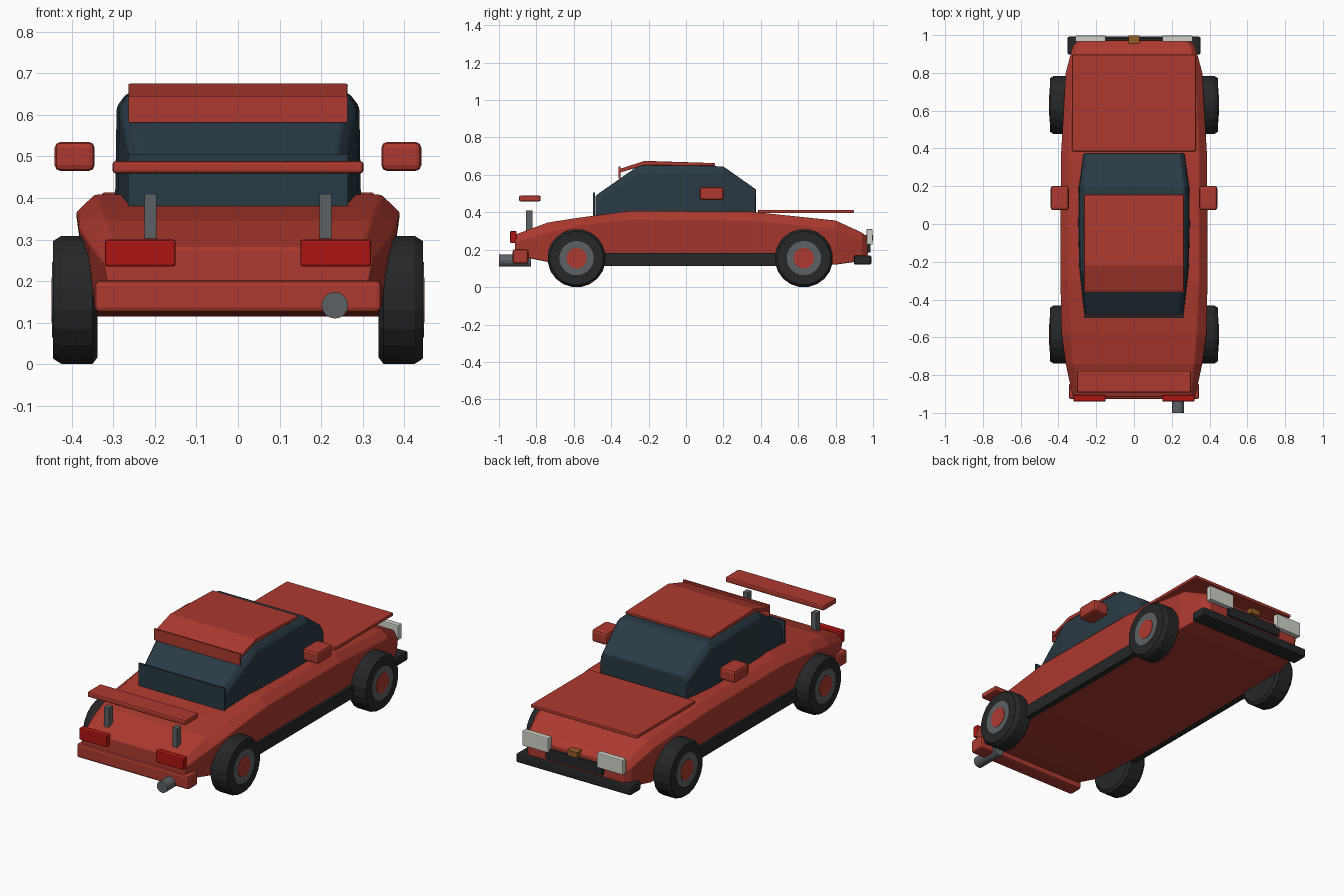
import bpy, bmesh, math
from mathutils import Matrix, Vector

if "Cube" in bpy.data.objects:
    bpy.data.objects.remove(bpy.data.objects["Cube"])


def material(name, r, g, b):
    m = bpy.data.materials.new(name)
    m.diffuse_color = (r, g, b, 1)
    m.use_nodes = True
    m.node_tree.nodes["Principled BSDF"].inputs["Base Color"].default_value = m.diffuse_color
    return m


RED = material("red_paint", 0.42, 0.042, 0.028)
GLASS = material("dark_glass", 0.022, 0.042, 0.058)
BLACK = material("black_rubber", 0.018, 0.02, 0.022)
STEEL = material("steel", 0.11, 0.12, 0.13)
LAMP = material("lamp_white", 0.62, 0.64, 0.58)
TAIL = material("tail_red", 0.42, 0.008, 0.006)
AMBER = material("amber", 0.3, 0.11, 0.02)


def finish(name, bm, mat, bevel=0):
    bmesh.ops.recalc_face_normals(bm, faces=bm.faces)
    me = bpy.data.meshes.new(name)
    bm.to_mesh(me)
    bm.free()
    ob = bpy.data.objects.new(name, me)
    bpy.context.collection.objects.link(ob)
    me.materials.append(mat)
    if bevel:
        mod = ob.modifiers.new("bevel", 'BEVEL')
        mod.width = bevel
        mod.segments = 2
    return ob


def box(name, x, y, z, mat, bevel=0):
    """Box from (min, max) ranges."""
    bm = bmesh.new()
    bmesh.ops.create_cube(bm, size=1)
    for v in bm.verts:
        v.co = [(r[0] + r[1]) / 2 + c * (r[1] - r[0]) for c, r in zip(v.co, (x, y, z))]
    return finish(name, bm, mat, bevel)


def pair(name, x, y, z, mat, bevel=0):
    box(name + "_right", x, y, z, mat, bevel)
    box(name + "_left", (-x[1], -x[0]), y, z, mat, bevel)


def skin(name, rings, mat, bevel=0, loop=False):
    """Join equal rings of points into a closed solid."""
    bm = bmesh.new()
    rows = [[bm.verts.new(p) for p in ring] for ring in rings]
    n = len(rows[0])
    for a, b in zip(rows, rows[1:]):
        for i in range(n):
            j = (i + 1) % n
            bm.faces.new((a[i], a[j], b[j], b[i]))
    bm.faces.new(rows[0])
    bm.faces.new(rows[-1])
    return finish(name, bm, mat, bevel)


def loft(name, sections, mat, bevel=0):
    """Sections: y, half widths (bottom, shoulder, top), heights (bottom, shoulder, top)."""
    rings = []
    for y, wb, ws, wt, zb, zs, zt in sections:
        half = [(wb, zb), (ws, zs), (wt, zt)]
        rings.append([(w, y, z) for w, z in half] + [(-w, y, z) for w, z in half[::-1]])
    return skin(name, rings, mat, bevel)


def lathe_x(name, profile, centre, side, mat, n=20):
    """Turn (x, radius) points around the x axis."""
    rings = [[(side * x, centre[0] + r * math.cos(2 * math.pi * (i + .5) / n),
               centre[1] + r * math.sin(2 * math.pi * (i + .5) / n)) for i in range(n)]
             for x, r in profile]
    return skin(name, rings, mat)


# body shell
loft("body", [
    (-0.915, .31, .325, .30, .17, .245, .28),
    (-0.74, .345, .362, .32, .135, .295, .345),
    (-0.58, .35, .385, .33, .12, .335, .37),
    (-0.30, .355, .39, .345, .115, .365, .408),
    (0.35, .355, .388, .345, .115, .36, .403),
    (0.80, .345, .362, .325, .12, .315, .356),
    (0.94, .315, .325, .30, .14, .25, .292),
    (0.972, .29, .295, .27, .17, .23, .265),
], RED, 0.006)

# side sills
pair("side_sill", (.345, .378), (-.50, .55), (.114, .183), BLACK)

# glasshouse
loft("cabin_glass", [
    (-0.485, .262, .255, .235, .38, .46, .488),
    (-0.25, .29, .285, .264, .38, .615, .652),
    (0.0, .296, .292, .268, .38, .62, .652),
    (0.20, .293, .288, .264, .38, .61, .645),
    (0.375, .268, .265, .245, .38, .49, .522),
], GLASS, 0.008)
box("rear_glass_panel", (-.265, .265), (-.497, -.487), (.38, .506), GLASS)

# roof shell with sloping tail and lip
roof = [(-.355, .612), (-.22, .652), (.155, .648), (.155, .663), (-.22, .675), (-.355, .632)]
skin("roof", [[(x, y, z) for y, z in roof] for x in (-.264, .264)], RED, 0.004)
box("roof_lip", (-.264, .264), (-.36, -.35), (.582, .645), RED)

# hood panel
box("hood", (-.327, .327), (.385, .897), (.395, .413), RED, 0.004)

# rear wing on two posts
box("rear_wing", (-.302, .302), (-.893, -.777), (.459, .489), RED, 0.008)
pair("wing_post", (.196, .225), (-.855, -.82), (.27, .41), STEEL)

# bumpers
box("rear_bumper", (-.345, .345), (-.927, -.843), (.125, .202), RED, 0.012)
box("front_bumper", (-.353, .353), (.897, .992), (.12, .17), BLACK, 0.01)

# lamps, grille and badge
pair("tail_lamp", (.15, .32), (-.94, -.905), (.235, .30), TAIL, 0.006)
pair("head_lamp", (.15, .31), (.965, .998), (.227, .31), LAMP, 0.005)
box("grille", (-.175, .175), (.955, .986), (.185, .243), BLACK)
box("front_badge", (-.03, .03), (.955, .999), (.248, .278), AMBER)

# door mirrors
pair("mirror", (.345, .441), (.073, .202), (.465, .535), RED, 0.014)

# exhaust pipe
bm = bmesh.new()
bmesh.ops.create_cone(bm, cap_ends=True, segments=16, radius1=.032, radius2=.032, depth=.17,
                      matrix=Matrix.Translation((.233, -.915, .142)) @ Matrix.Rotation(math.pi / 2, 4, 'X'))
finish("exhaust_pipe", bm, STEEL)

# wheels: tyre, rim and hub cap
for end, y in (("front", .63), ("rear", -.585)):
    for label, side in (("right", 1), ("left", -1)):
        tag = f"{end}_{label}"
        lathe_x("tyre_" + tag, [(.338, .14), (.35, .156), (.425, .156), (.445, .143)],
                (y, .155), side, BLACK)
        lathe_x("rim_" + tag, [(.36, .092), (.447, .092)], (y, .155), side, STEEL)
        lathe_x("hub_" + tag, [(.36, .055), (.449, .055)], (y, .155), side, RED)
